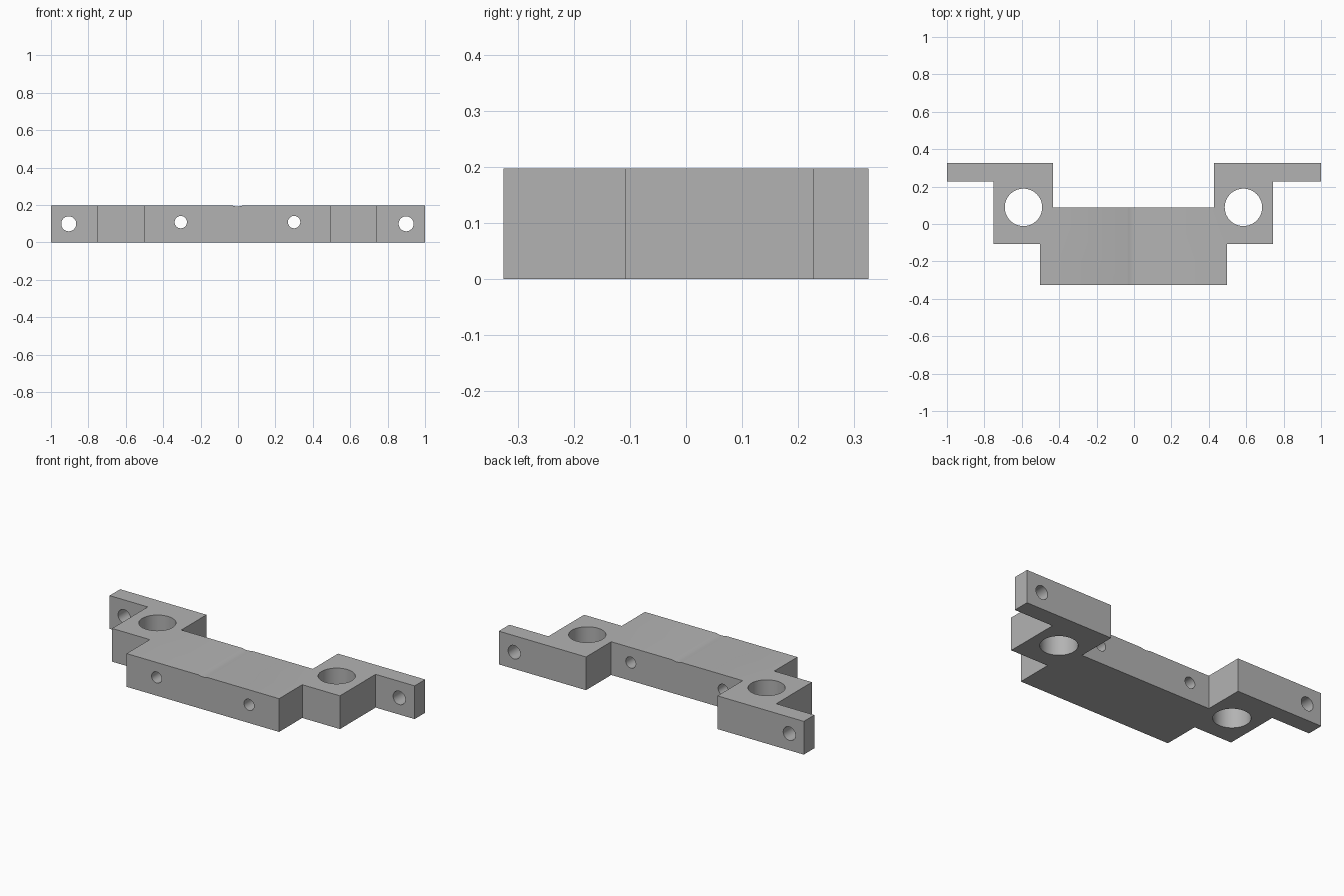
import bpy
import bmesh
import math
from mathutils import Matrix

if "Cube" in bpy.data.objects:
    bpy.data.objects.remove(bpy.data.objects["Cube"], do_unlink=True)

HEIGHT = 0.197
CX = -0.003  # centre line of the stepped body

grey = bpy.data.materials.new("plain grey")
grey.use_nodes = True
colour = (0.45, 0.45, 0.45, 1)
grey.diffuse_color = colour
grey.node_tree.nodes["Principled BSDF"].inputs["Base Color"].default_value = colour


def make_object(name, bm):
    bmesh.ops.recalc_face_normals(bm, faces=bm.faces)
    mesh = bpy.data.meshes.new(name)
    bm.to_mesh(mesh)
    bm.free()
    mesh.materials.append(grey)
    obj = bpy.data.objects.new(name, mesh)
    bpy.context.collection.objects.link(obj)
    return obj


def cylinder(name, centre, radius, length, axis):
    bm = bmesh.new()
    turn = Matrix.Rotation(math.pi / 2, 4, "X") if axis == "Y" else Matrix()
    bmesh.ops.create_cone(bm, cap_ends=True, segments=64, radius1=radius,
                          radius2=radius, depth=length,
                          matrix=Matrix.Translation(centre) @ turn)
    return make_object(name, bm)


# Bracket plate: right half of the stepped outline, mirrored and extruded
half = [(0.50, -0.325), (0.50, -0.108), (0.747, -0.108), (0.747, 0.226),
        (1.0, 0.226), (1.0, 0.325), (0.431, 0.325), (0.431, 0.089)]


def shift(x):
    return x if abs(x) == 1.0 else x + CX


outline = [(shift(x), y) for x, y in half]
outline += [(shift(-x), y) for x, y in reversed(half)]
bm = bmesh.new()
base = bm.faces.new([bm.verts.new((x, y, 0)) for x, y in outline])
top = bmesh.ops.extrude_face_region(bm, geom=[base])["geom"]
bmesh.ops.translate(bm, vec=(0, 0, HEIGHT),
                    verts=[v for v in top if isinstance(v, bmesh.types.BMVert)])
bracket = make_object("bracket_plate", bm)

# Cutters: rod holes, tab screw holes, body screw holes, shallow top groove
cutters = [cylinder("groove_cutter", (CX, 0, HEIGHT + 0.085), 0.09, 1, "Y")]
for side in (-1, 1):
    cutters += [
        cylinder("rod_hole_cutter", (CX + side * 0.588, 0.089, 0.1), 0.1, 1, "Z"),
        cylinder("tab_hole_cutter", (CX + side * 0.902, 0.27, 0.099), 0.04, 0.4, "Y"),
        cylinder("body_hole_cutter", (CX + side * 0.303, -0.1, 0.108), 0.033, 1, "Y"),
    ]

bpy.ops.object.select_all(action="DESELECT")
bpy.context.view_layer.objects.active = bracket
bracket.select_set(True)
for cutter in cutters:
    cutter.hide_render = True
    mod = bracket.modifiers.new("cut", "BOOLEAN")
    mod.operation = "DIFFERENCE"
    mod.solver = "EXACT"
    mod.object = cutter
    bpy.ops.object.modifier_apply(modifier=mod.name)
    bpy.data.objects.remove(cutter, do_unlink=True)

# Smooth hole walls, sharp edges
bpy.ops.object.shade_smooth_by_angle(angle=math.radians(30))
